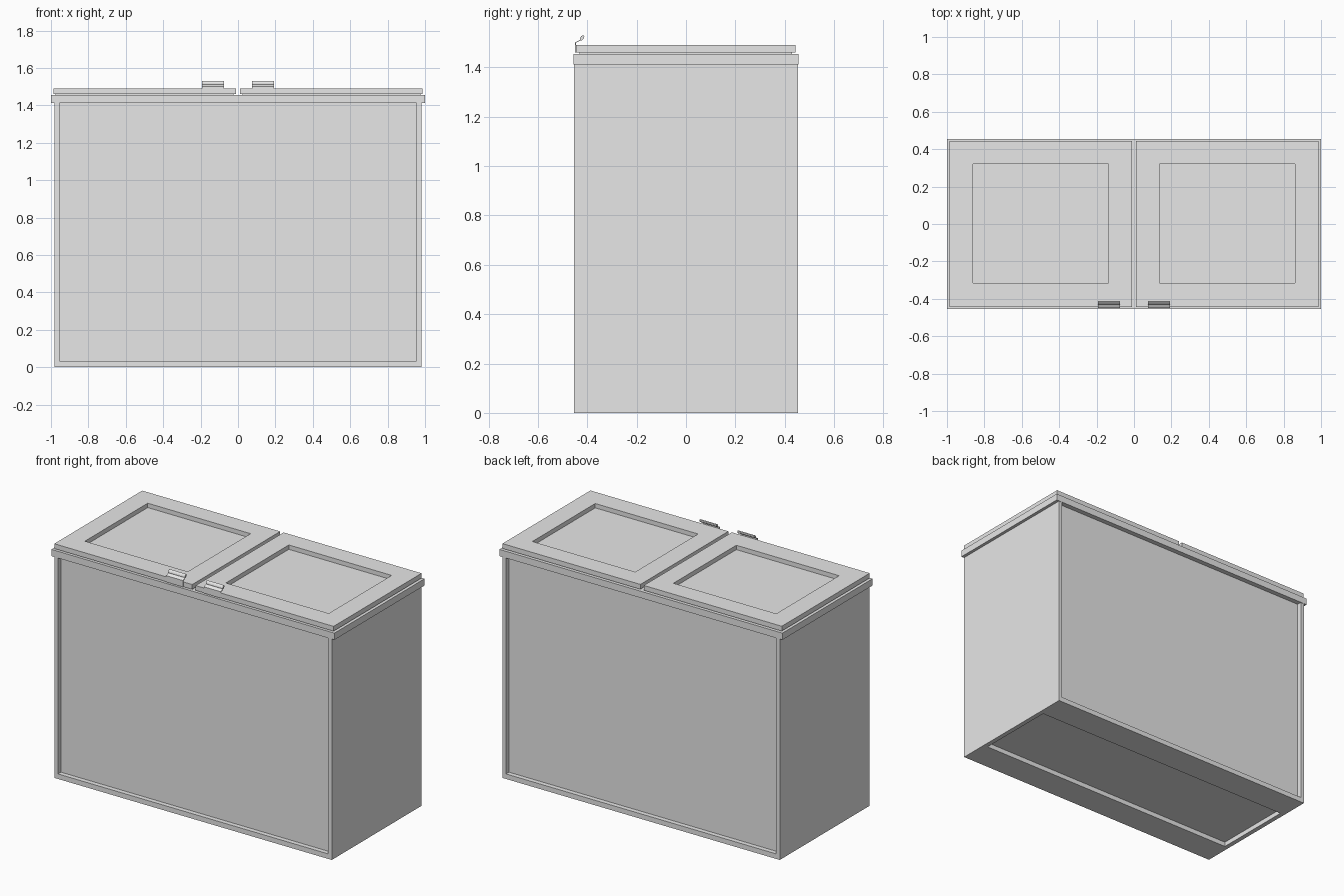
import bpy, bmesh, math
from mathutils import Vector

default = bpy.data.objects.get("Cube")
if default:
    bpy.data.objects.remove(default, do_unlink=True)

grey = bpy.data.materials.new("light grey metal")
grey.use_nodes = True
colour = (0.8, 0.8, 0.8, 1)
grey.diffuse_color = colour
grey.node_tree.nodes["Principled BSDF"].inputs["Base Color"].default_value = colour


def finish(name, bm):
    bmesh.ops.recalc_face_normals(bm, faces=bm.faces[:])
    mesh = bpy.data.meshes.new(name)
    bm.to_mesh(mesh)
    bm.free()
    mesh.materials.append(grey)
    obj = bpy.data.objects.new(name, mesh)
    bpy.context.collection.objects.link(obj)
    return obj


def box(lo, hi):
    """A box spanning two opposite corners."""
    bm = bmesh.new()
    bmesh.ops.create_cube(bm, size=1)
    for v in bm.verts:
        v.co = [hi[i] if v.co[i] > 0 else lo[i] for i in range(3)]
    bm.normal_update()
    return bm


def recess(bm, normal, lo, hi, depth):
    """Sink a rectangular panel into the face that points along normal."""
    normal = Vector(normal)
    face = max(bm.faces, key=lambda f: f.normal.dot(normal) * f.calc_area())
    centre = face.calc_center_median()
    bmesh.ops.inset_individual(bm, faces=[face], thickness=0.01)
    for v in face.verts:
        for i in range(3):
            if abs(normal[i]) < 0.5:
                v.co[i] = hi[i] if v.co[i] > centre[i] else lo[i]
    new = bmesh.ops.extrude_discrete_faces(bm, faces=[face])["faces"][0]
    bmesh.ops.translate(bm, verts=new.verts[:], vec=-normal * depth)
    bm.normal_update()


# Cabinet with sunken front, back and underside
body = box((-0.98, -0.453, 0), (0.98, 0.453, 1.43))
for side in (-1, 1):
    recess(body, (0, side, 0), (-0.955, 0, 0.032), (0.955, 0, 1.412), 0.03)
recess(body, (0, 0, -1), (-0.95, -0.265, 0), (0.95, 0.265, 0), 0.03)
finish("cabinet_body", body)

# Rim around the top of the cabinet
finish("top_rim", box((-1, -0.455, 1.412), (1, 0.455, 1.455)))

# Grip: thin plate that leans back and ends in an oval roll
tilt = math.radians(55)
oval = []
for k in range(12):
    a = math.radians(195 + k * 30)
    u, w = 0.012 * math.cos(a), 0.007 * math.sin(a)
    oval.append((-0.421 + u * math.cos(tilt) - w * math.sin(tilt),
                 1.52 + u * math.sin(tilt) + w * math.cos(tilt)))
plate = [(-0.445, 1.5), (-0.445, 1.46), (-0.449, 1.46), (-0.449, 1.501)]


def grip(name, x0, x1):
    bm = bmesh.new()
    face = bm.faces.new([bm.verts.new((x0, y, z)) for y, z in plate + oval[::-1]])
    new = bmesh.ops.extrude_face_region(bm, geom=[face])["geom"]
    verts = [g for g in new if isinstance(g, bmesh.types.BMVert)]
    bmesh.ops.translate(bm, verts=verts, vec=(x1 - x0, 0, 0))
    return finish(name, bm)


# Two lids, each with a seal, a sunken panel and a grip
for name, s in (("left", 1), ("right", -1)):
    def span(a, b):
        return sorted((s * a, s * b))

    x0, x1 = span(0.012, 0.987)
    p0, p1 = span(0.135, 0.862)
    lid = box((x0, -0.445, 1.46), (x1, 0.443, 1.491))
    recess(lid, (0, 0, 1), (p0, -0.315, 0), (p1, 0.32, 0), 0.028)
    finish(name + "_lid", lid)
    g0, g1 = span(0.025, 0.975)
    finish(name + "_lid_seal", box((g0, -0.432, 1.45), (g1, 0.43, 1.4605)))
    h0, h1 = span(0.074, 0.193)
    grip(name + "_lid_grip", h0, h1)
